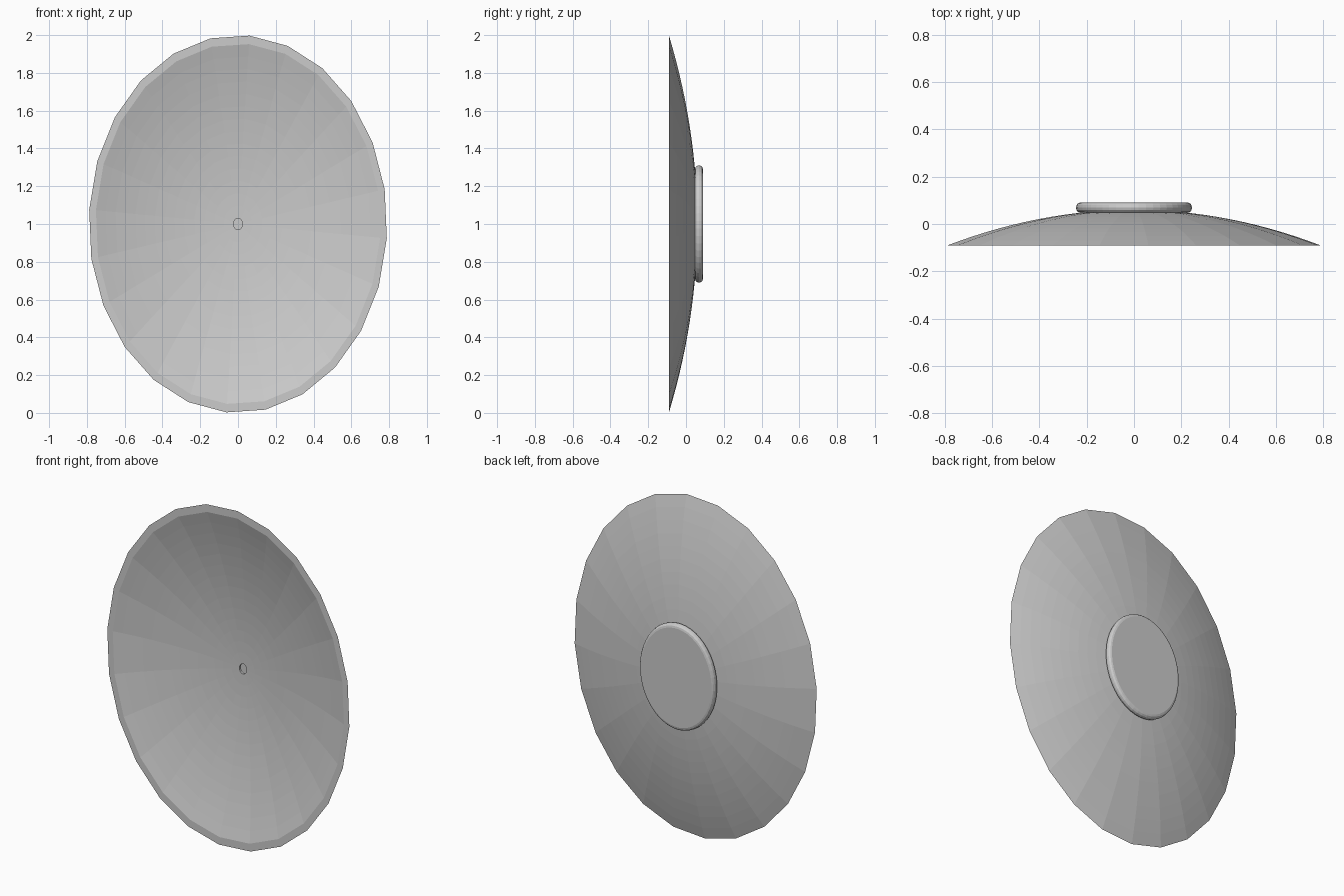
import bpy, bmesh, math

if "Cube" in bpy.data.objects:
    bpy.data.objects.remove(bpy.data.objects["Cube"])

SIDES = 24
WIDTH = 0.79          # oval squeeze across x
PHASE = math.radians(4.4)


def lathe(name, profile, sides, closed, cap=False):
    """Spin (radius, y) points about the y axis into an oval, flat-faced object."""
    bm = bmesh.new()
    rings = []
    for r, y in profile:
        ring = []
        for i in range(sides):
            a = PHASE + 2 * math.pi * i / sides
            ring.append(bm.verts.new((WIDTH * r * math.sin(a), y, 1 + r * math.cos(a))))
        rings.append(ring)
    pairs = list(zip(rings, rings[1:]))
    if closed:
        pairs.append((rings[-1], rings[0]))
    for a, b in pairs:
        for i in range(sides):
            j = (i + 1) % sides
            bm.faces.new((a[i], a[j], b[j], b[i]))
    if cap:
        bm.faces.new(rings[0])
    bmesh.ops.recalc_face_normals(bm, faces=bm.faces)
    mesh = bpy.data.meshes.new(name)
    bm.to_mesh(mesh)
    bm.free()
    obj = bpy.data.objects.new(name, mesh)
    bpy.context.collection.objects.link(obj)
    return obj


# Shallow dish: curved back, flat rim band, curved hollow, tiny centre hole
STEPS, DEPTH, RIM_Y, HOLE = 14, 0.15, -0.09, 0.03


def bowl(radius):
    pts = []
    for i in range(STEPS + 1):
        r = HOLE + (radius - HOLE) * i / STEPS
        pts.append((r, RIM_Y + DEPTH * (radius ** 2 - r ** 2)))
    return pts


lathe("dish", bowl(1.0) + bowl(0.955)[::-1], SIDES, True)

# Rounded ring on the back
MAJOR, MINOR, RING_Y = 0.29, 0.021, 0.069
tube = []
for i in range(12):
    a = 2 * math.pi * i / 12
    tube.append((MAJOR + MINOR * math.cos(a), RING_Y + MINOR * math.sin(a)))
lathe("back_ring", tube, 48, True)

# Flat plate closing the ring
y = RING_Y + MINOR
lathe("back_plate", [(MAJOR, y), (MAJOR, y - 0.01)], 48, False, cap=True)
